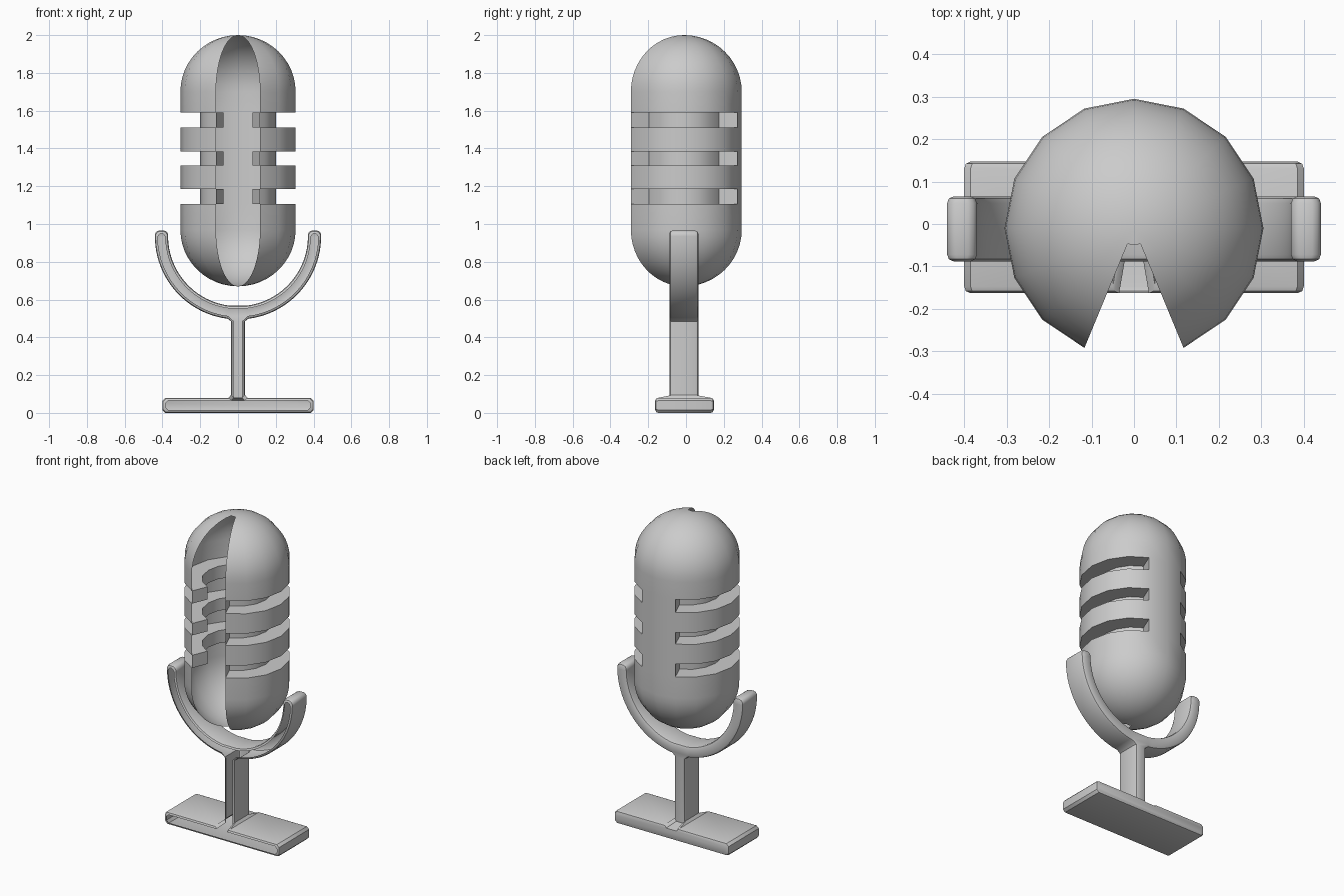
import bpy, bmesh
from math import sin, cos, pi, radians

if "Cube" in bpy.data.objects:
    bpy.data.objects.remove(bpy.data.objects["Cube"])


def finish(name, bm):
    bmesh.ops.remove_doubles(bm, verts=bm.verts, dist=1e-5)
    bmesh.ops.recalc_face_normals(bm, faces=bm.faces)
    me = bpy.data.meshes.new(name)
    bm.to_mesh(me)
    bm.free()
    ob = bpy.data.objects.new(name, me)
    bpy.context.collection.objects.link(ob)
    bpy.ops.object.select_all(action='DESELECT')
    ob.select_set(True)
    bpy.context.view_layer.objects.active = ob
    bpy.ops.object.shade_smooth_by_angle(angle=radians(35))
    return ob


# Microphone head: 16-sided capsule shell, open front wedge, recessed side slots
SEG, R, CAP, STEPS = 16, 0.305, 0.30, 12
SLOTS = [(1.59, 1.51), (1.385, 1.31), (1.185, 1.105)]
ZT, ZB = 1.70, 0.97
rings = [(R * sin(pi / 2 * i / STEPS), ZT + CAP * cos(pi / 2 * i / STEPS)) for i in range(STEPS + 1)]
rings += [(R, z) for s in SLOTS for z in s]
rings += [(R * cos(pi / 2 * i / STEPS), ZB - CAP * sin(pi / 2 * i / STEPS)) for i in range(STEPS + 1)]

bm = bmesh.new()


def ring(r, z):
    if r < 1e-6:
        return [bm.verts.new((0, -0.01, z))] * SEG
    return [bm.verts.new((r * sin(2 * pi * k / SEG), -0.01 - r * cos(2 * pi * k / SEG), z))
            for k in range(SEG)]


def face(bm, vs):
    vs = list(dict.fromkeys(vs))
    if len(vs) > 2:
        bm.faces.new(vs)


loops = [ring(*p) for p in rings]
for i in range(len(loops) - 1):
    a, b = loops[i], loops[i + 1]
    slot = (rings[i][1], rings[i + 1][1]) in SLOTS
    if slot:
        c, d = ring(0.2, rings[i][1]), ring(0.2, rings[i + 1][1])
    tip = i == 0 or i == len(loops) - 2
    for k in range(SEG):
        n = (k + 1) % SEG
        if k in (0, SEG - 1) and not tip:
            continue
        if slot and k not in (7, 8):
            face(bm, (c[k], c[n], d[n], d[k]))
            face(bm, (a[k], a[n], c[n], c[k]))
            face(bm, (b[k], b[n], d[n], d[k]))
        else:
            face(bm, (a[k], a[n], b[n], b[k]))
    if slot:
        for k in (1, 7, 9, 15):
            face(bm, (a[k], c[k], d[k], b[k]))
loose = [v for v in bm.verts if not v.link_faces]
bmesh.ops.delete(bm, geom=loose, context='VERTS')
finish("microphone_head", bm)


# Stand: base, stem and yoke as one rounded shell with an open front
ARC, CZ = 24, 0.935


def half_profile(o):
    """Right half outline inset by o: base points, stem points, yoke outer, yoke inner."""
    base = [(0.385 - o, o), (0.4 - o, 0.015 + o), (0.4 - o, 0.065 - o),
            (0.385 - o, 0.08 - o), (0.05 - o, 0.08 - o)]
    stem = [(0.037 - o, 0.095 - o), (0.037 - o, 0.485)]
    outer, inner = [], []
    for i in range(ARC + 1):
        t = 0.125 + (pi / 2 - 0.125) * i / ARC
        for lst, r in ((outer, 0.44 - o), (inner, 0.37 + o)):
            lst.append((r * sin(t), CZ - r * cos(t)))
    for w, z in ((0.035, 0.947), (0.027, 0.96), (0.015, 0.965)):
        w = max(w - o, 0.006)
        outer.append((0.405 + w, z - o))
        inner.append((0.405 - w, z - o))
    return base, stem, outer, inner


bm = bmesh.new()
NB = 5
layers = []
for o, front, d in ((0.015, True, 0), (0.004, True, 0.005), (0, True, 0.016),
                    (0, False, 0.016), (0.004, False, 0.005), (0.015, False, 0)):
    base, stem, outer, inner = half_profile(o)
    pts = base + stem + outer + inner[::-1]
    sides = []
    for s in (1, -1):
        vs = []
        for j, (x, z) in enumerate(pts):
            lo, hi = (-0.163, 0.147) if j < NB else (-0.088, 0.065)
            vs.append(bm.verts.new((s * x, lo + d if front else hi - d, z)))
        sides.append(vs)
    layers.append(sides)

N = len(layers[0][0])
for A, B in zip(layers, layers[1:]):
    la, lb = A[0] + A[1][::-1], B[0] + B[1][::-1]
    for j in range(len(la)):
        n = (j + 1) % len(la)
        face(bm, (la[j], la[n], lb[n], lb[j]))

# Back cover of the stand
r, l = layers[-1]
face(bm, r[:NB] + l[:NB][::-1])
for j in range(NB - 1, NB + 2):
    face(bm, (r[j], r[j + 1], l[j + 1], l[j]))
first = NB + 2
face(bm, (r[first], r[N - 1], l[N - 1], l[first]))
for side in (r, l):
    for k in range(ARC + 3):
        face(bm, (side[first + k], side[first + k + 1], side[N - 2 - k], side[N - 1 - k]))
finish("stand", bm)
